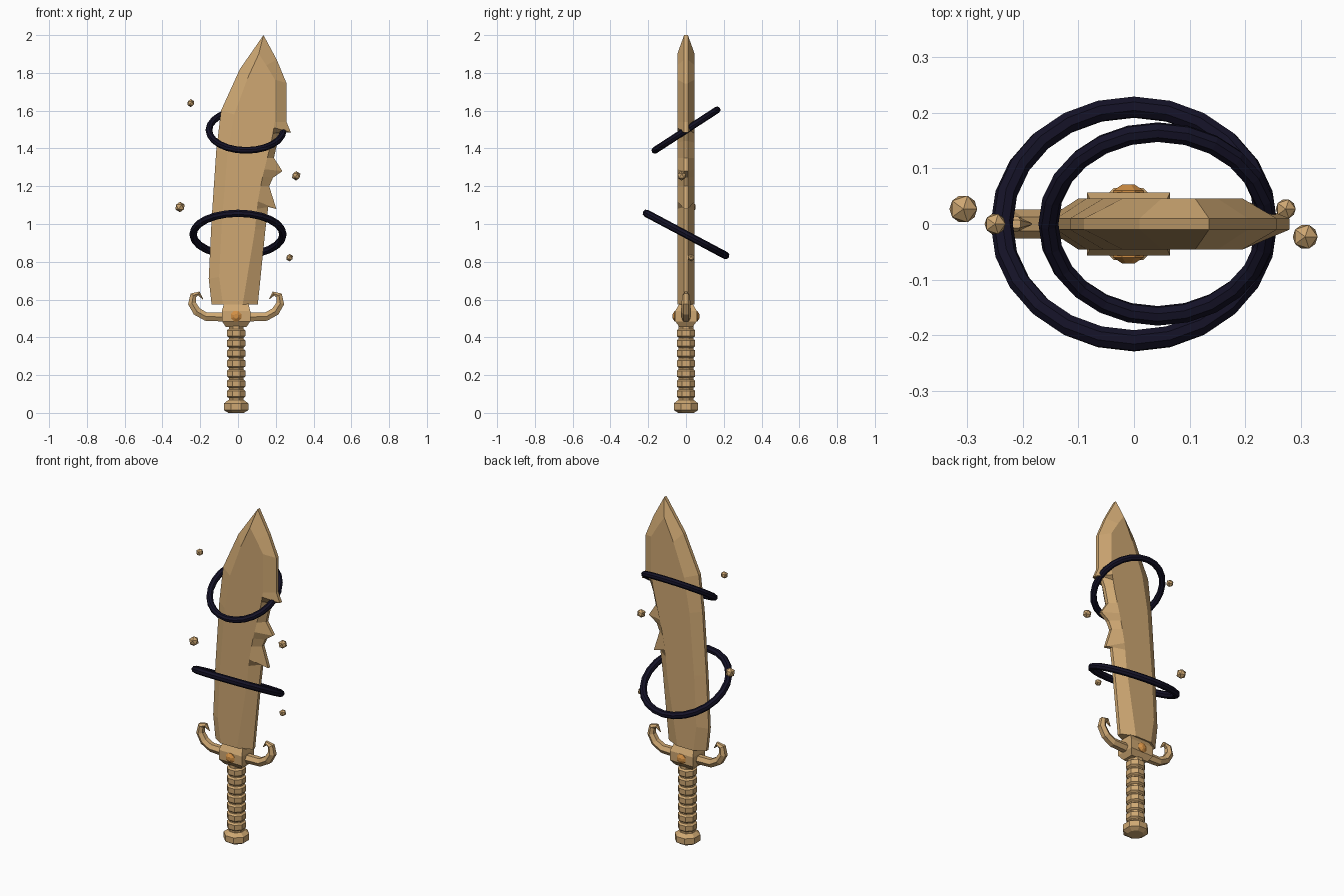
import bpy
import bmesh
from math import cos, sin, pi, radians
from mathutils import Vector

if "Cube" in bpy.data.objects:
    bpy.data.objects.remove(bpy.data.objects["Cube"], do_unlink=True)


def make_material(name, red, green, blue):
    material = bpy.data.materials.new(name)
    material.use_nodes = True
    colour = (red, green, blue, 1)
    material.diffuse_color = colour
    material.node_tree.nodes["Principled BSDF"].inputs["Base Color"].default_value = colour
    return material


tan = make_material("tan_metal", 0.62, 0.39, 0.17)
orange = make_material("orange_gem", 0.65, 0.28, 0.06)
navy = make_material("dark_navy", 0.007, 0.006, 0.02)
AXIS = -0.01  # centre line of the handle


def loft(name, rings, material):
    """Join equal-length rings of points with faces and cap both ends."""
    bm = bmesh.new()
    loops = [[bm.verts.new(point) for point in ring] for ring in rings]
    for lower, upper in zip(loops, loops[1:]):
        for i in range(len(lower)):
            j = (i + 1) % len(lower)
            bm.faces.new((lower[i], lower[j], upper[j], upper[i]))
    bm.faces.new(loops[0])
    bm.faces.new(loops[-1])
    bmesh.ops.recalc_face_normals(bm, faces=bm.faces)
    mesh = bpy.data.meshes.new(name)
    bm.to_mesh(mesh)
    bm.free()
    mesh.materials.append(material)
    obj = bpy.data.objects.new(name, mesh)
    bpy.context.collection.objects.link(obj)
    return obj


def circle(sides, radius):
    """Points of a polygon that has a flat side towards each axis."""
    angles = [(i + 0.5) * 2 * pi / sides for i in range(sides)]
    return [(radius * cos(a), radius * sin(a)) for a in angles]


def lathe(name, profile, sides, material):
    rings = [[(AXIS + x, y, z) for x, y in circle(sides, radius)]
             for radius, z in profile]
    return loft(name, rings, material)


# Blade: outer edge point followed by the matching point of the flat face
blade_rows = [
    (-0.14, 0.575, -0.08, 0.575),
    (-0.155, 0.71, -0.1, 0.72),
    (-0.14, 1.02, -0.085, 1.02),
    (-0.115, 1.39, -0.055, 1.38),
    (-0.09, 1.6, -0.02, 1.58),
    (0.01, 1.82, 0.05, 1.77),
    (0.135, 2.0, 0.11, 1.9),
    (0.205, 1.87, 0.15, 1.84),
    (0.257, 1.745, 0.195, 1.765),
    (0.257, 1.54, 0.195, 1.54),
    # upper spike
    (0.28, 1.485, 0.19, 1.51),
    (0.235, 1.5, 0.185, 1.48),
    (0.21, 1.44, 0.175, 1.43),
    (0.19, 1.35, 0.155, 1.35),
    # middle spike
    (0.235, 1.28, 0.14, 1.29),
    (0.185, 1.245, 0.13, 1.25),
    (0.165, 1.2, 0.12, 1.2),
    # lower spike
    (0.203, 1.08, 0.105, 1.12),
    (0.16, 1.09, 0.1, 1.08),
    (0.145, 0.97, 0.09, 0.97),
    (0.105, 0.575, 0.025, 0.575),
]
edge, face, thin, thick = (0, 1), (2, 3), 0.01, 0.046
layers = [(face, -thick), (edge, -thin), (edge, thin), (face, thick)]
loft("blade", [[(row[a], y, row[b]) for row in blade_rows]
               for (a, b), y in layers], tan)

# Ribbed grip with a pommel
grip = [(0.042, 0.06)]
for i in range(7):
    base = 0.078 + i * 0.0535
    grip += [(0.042, base), (0.053, base + 0.008),
             (0.053, base + 0.038), (0.042, base + 0.046)]
grip.append((0.042, 0.47))
lathe("grip", grip, 8, tan)
lathe("pommel", [(0.045, 0), (0.07, 0.015), (0.07, 0.05), (0.045, 0.068)], 8, tan)

# Guard block with chamfered top and bottom
levels = [(0.455, 0.055, 0.035), (0.485, 0.075, 0.057),
          (0.54, 0.075, 0.057), (0.578, 0.065, 0.035)]
corners = [(-1, -1), (1, -1), (1, 1), (-1, 1)]
loft("guard_block", [[(AXIS + sx * hx, sy * hy, z) for sx, sy in corners]
                     for z, hx, hy in levels], tan)

# Gem on the front and the back of the guard
for side, label in ((-1, "front"), (1, "back")):
    steps = [(0.03, 0.05), (0.03, 0.06), (0.012, 0.071)]
    loft(label + "_gem", [[(AXIS + x, side * depth, 0.512 + z)
                           for x, z in circle(8, radius)]
                          for radius, depth in steps], orange)

# Curled guard arms: distance from centre line, height, radius
arm_path = [(0.06, 0.508, 0.028), (0.16, 0.51, 0.026), (0.208, 0.537, 0.026),
            (0.234, 0.58, 0.024), (0.227, 0.622, 0.02),
            (0.198, 0.632, 0.013), (0.175, 0.602, 0.002)]
for side, label in ((1, "left"), (-1, "right")):
    rings = []
    for i, (u, z, radius) in enumerate(arm_path):
        before = arm_path[max(i - 1, 0)]
        after = arm_path[min(i + 1, len(arm_path) - 1)]
        along = Vector((after[0] - before[0], after[1] - before[1])).normalized()
        rings.append([(AXIS + side * (u - along.y * p), q, z + along.x * p)
                      for p, q in circle(6, radius)])
    loft(label + "_guard_arm", rings, tan)

# Tilted rings floating around the blade
for label, x, z, major, minor, tilt in (("upper", 0.043, 1.497, 0.197, 0.018, 33),
                                        ("lower", 0, 0.945, 0.238, 0.02, -28)):
    bpy.ops.mesh.primitive_torus_add(
        location=(x, 0, z), rotation=(radians(tilt), 0, 0),
        major_radius=major, minor_radius=minor,
        major_segments=24, minor_segments=8)
    ring = bpy.context.object
    ring.name = label + "_ring"
    ring.data.materials.append(navy)

# Small floating stones
stones = [(-0.25, 0, 1.64, 0.021), (0.308, -0.023, 1.255, 0.025),
          (-0.307, 0.027, 1.09, 0.028), (0.273, 0.027, 0.822, 0.02)]
for x, y, z, radius in stones:
    bpy.ops.mesh.primitive_ico_sphere_add(subdivisions=1, radius=radius,
                                          location=(x, y, z))
    stone = bpy.context.object
    stone.name = "floating_stone"
    stone.data.materials.append(tan)
